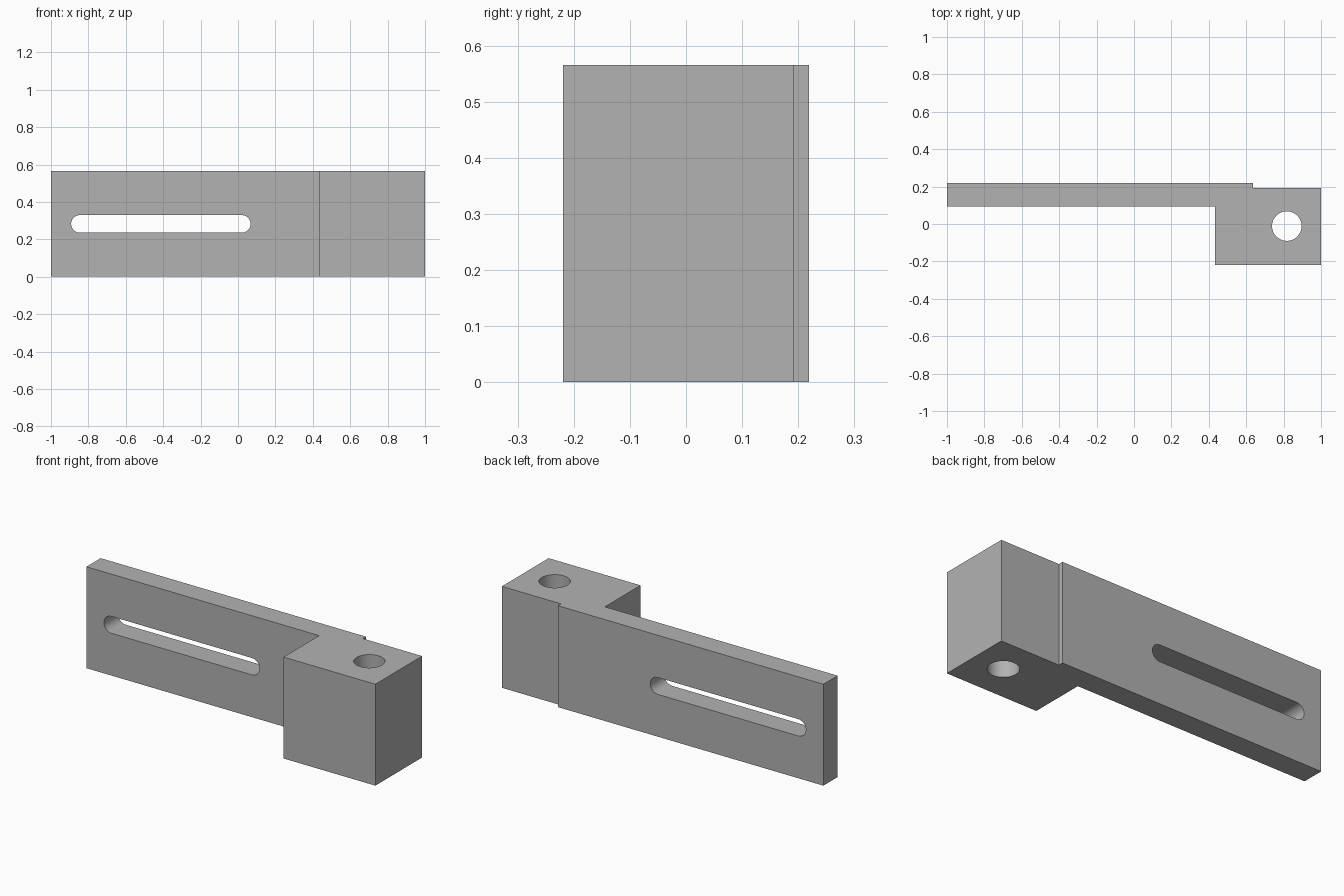
import bpy, bmesh
from math import pi, cos, sin, radians
from mathutils import Matrix

cube = bpy.data.objects.get("Cube")
if cube:
    bpy.data.objects.remove(cube, do_unlink=True)

HEIGHT = 0.565

grey = bpy.data.materials.new("plain grey")
grey.use_nodes = True
colour = (0.448, 0.448, 0.448, 1)
grey.diffuse_color = colour
grey.node_tree.nodes["Principled BSDF"].inputs["Base Color"].default_value = colour


def prism(name, outline, depth, matrix=Matrix()):
    """Extrude a flat outline along its local z and place it."""
    bm = bmesh.new()
    face = bm.faces.new([bm.verts.new((x, y, 0)) for x, y in outline])
    ext = bmesh.ops.extrude_face_region(bm, geom=[face])["geom"]
    moved = [v for v in ext if isinstance(v, bmesh.types.BMVert)]
    bmesh.ops.translate(bm, vec=(0, 0, depth), verts=moved)
    bm.transform(matrix)
    bmesh.ops.recalc_face_normals(bm, faces=bm.faces)
    mesh = bpy.data.meshes.new(name)
    bm.to_mesh(mesh)
    bm.free()
    mesh.materials.append(grey)
    obj = bpy.data.objects.new(name, mesh)
    bpy.context.collection.objects.link(obj)
    return obj


def arc(cx, cy, r, start, end, n):
    angles = [start + (end - start) * i / n for i in range(n + 1)]
    return [(cx + r * cos(a), cy + r * sin(a)) for a in angles]


# Bracket body: thin arm with a thick end block and a small step at the back
bracket = prism("slotted_bracket", [
    (-1, 0.094), (0.434, 0.094), (0.434, -0.219), (1, -0.219),
    (1, 0.192), (0.636, 0.192), (0.636, 0.219), (-1, 0.219)], HEIGHT)

# Upright round hole through the block
hole = prism("hole_cutter", arc(0.817, -0.011, 0.079, 0, 2 * pi, 64)[:-1],
             HEIGHT + 0.2, Matrix.Translation((0, 0, -0.1)))

# Long round-ended slot through the arm
mid, r = HEIGHT / 2, 0.047
slot_outline = (arc(0.02, mid, r, -pi / 2, pi / 2, 24)
                + arc(-0.845, mid, r, pi / 2, 3 * pi / 2, 24))
slot = prism("slot_cutter", slot_outline, 0.4,
             Matrix.Translation((0, 0.4, 0)) @ Matrix.Rotation(pi / 2, 4, "X"))

# Cut both openings, then discard the cutters
bpy.ops.object.select_all(action="DESELECT")
bpy.context.view_layer.objects.active = bracket
bracket.select_set(True)
for cutter in (hole, slot):
    cutter.hide_render = True
    mod = bracket.modifiers.new(cutter.name, "BOOLEAN")
    mod.operation = "DIFFERENCE"
    mod.solver = "EXACT"
    mod.object = cutter
    bpy.ops.object.modifier_apply(modifier=mod.name)
    bpy.data.objects.remove(cutter, do_unlink=True)

bpy.ops.object.shade_smooth_by_angle(angle=radians(30))
